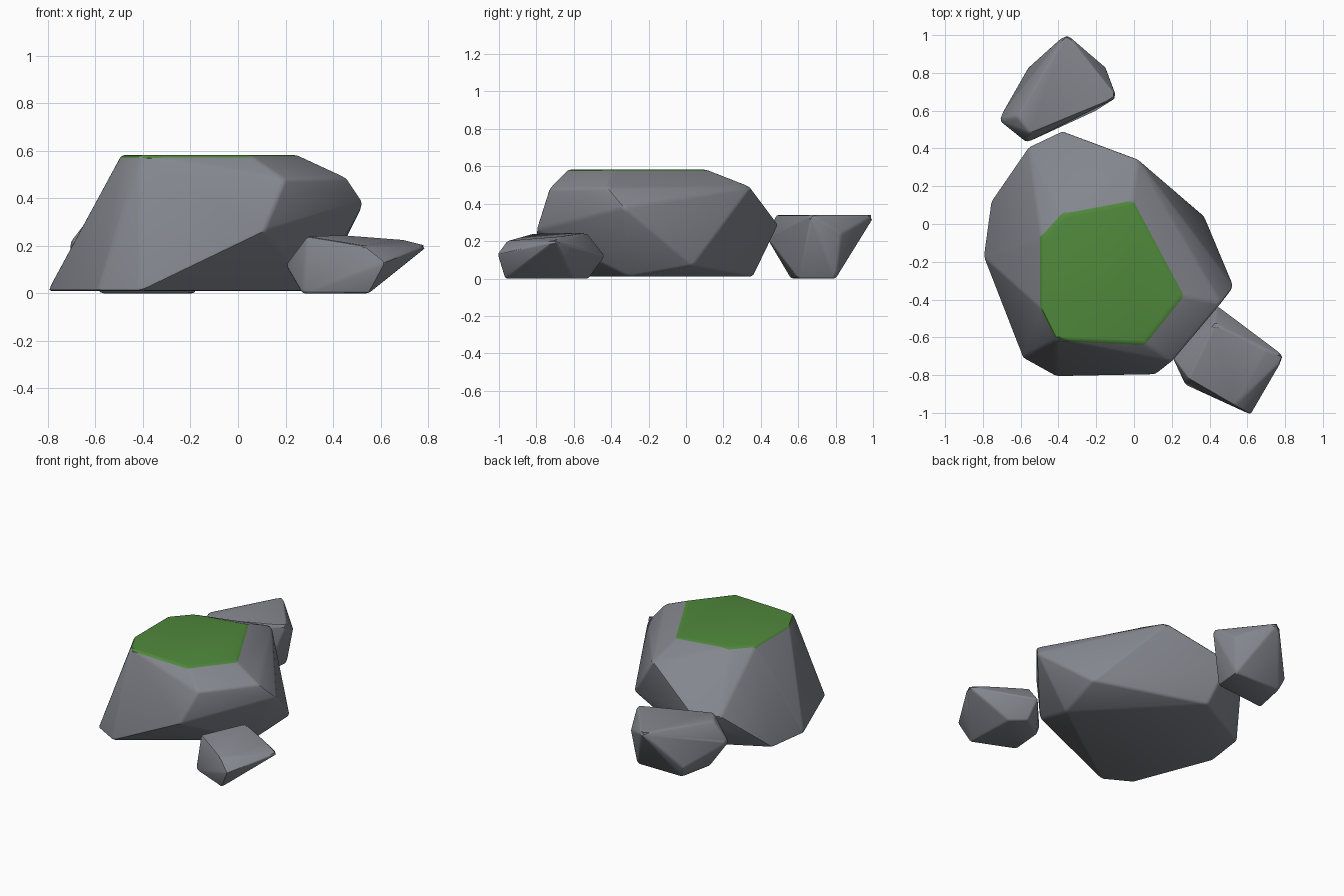
import bpy, bmesh, math

if "Cube" in bpy.data.objects:
    bpy.data.objects.remove(bpy.data.objects["Cube"])


def material(name, rgb):
    m = bpy.data.materials.new(name)
    m.diffuse_color = (*rgb, 1)
    m.use_nodes = True
    m.node_tree.nodes["Principled BSDF"].inputs["Base Color"].default_value = m.diffuse_color
    return m


stone = material("grey stone", (0.23, 0.24, 0.27))
grass = material("green grass", (0.08, 0.25, 0.045))


def rock(name, points, bevel, grass_height=None):
    """Faceted boulder: convex hull of its corners with softened edges."""
    bm = bmesh.new()
    for p in points:
        bm.verts.new(p)
    out = bmesh.ops.convex_hull(bm, input=bm.verts)
    loose = {g for g in out["geom_interior"] + out["geom_unused"]
             if isinstance(g, bmesh.types.BMVert)}
    bmesh.ops.delete(bm, geom=list(loose), context='VERTS')
    bmesh.ops.dissolve_limit(bm, angle_limit=math.radians(6),
                             verts=bm.verts, edges=bm.edges)
    bmesh.ops.bevel(bm, geom=bm.edges[:], offset=bevel, offset_type='OFFSET',
                    segments=2, profile=0.5, affect='EDGES', clamp_overlap=True)
    bmesh.ops.recalc_face_normals(bm, faces=bm.faces)
    me = bpy.data.meshes.new(name)
    me.materials.append(stone)
    # grass covers everything above the given height
    if grass_height is not None:
        me.materials.append(grass)
        for f in bm.faces:
            if f.calc_center_median().z > grass_height:
                f.material_index = 1
    bm.to_mesh(me)
    bm.free()
    ob = bpy.data.objects.new(name, me)
    bpy.context.collection.objects.link(ob)
    bpy.context.view_layer.objects.active = ob
    ob.select_set(True)
    bpy.ops.object.shade_smooth_by_angle(angle=math.radians(30))
    ob.select_set(False)


# Main boulder with a flat grassy top
rock("main_boulder", [
    # flat top
    (-0.38, 0.04, 0.582), (-0.01, 0.11, 0.582), (0.25, -0.38, 0.582),
    (0.05, -0.63, 0.582), (-0.41, -0.61, 0.582), (-0.49, -0.45, 0.582),
    (-0.49, -0.08, 0.582),
    # shoulders
    (0.02, 0.345, 0.49), (0.20, -0.73, 0.48), (0.46, -0.42, 0.485),
    (0.53, -0.33, 0.38), (0.11, -0.80, 0.26),
    (-0.38, 0.495, 0.29), (-0.56, 0.41, 0.28),
    # foot
    (0.375, 0.04, 0.07), (0.32, -0.30, 0.01), (-0.31, 0.36, 0.01),
    (-0.76, 0.12, 0.01), (-0.80, -0.17, 0.01), (-0.59, -0.71, 0.01),
    (-0.41, -0.81, 0.01),
], 0.014, 0.566)

# Small stone at the front right
rock("front_stone", [
    (0.20, -0.70, 0.12), (0.27, -0.85, 0.0), (0.29, -0.82, 0.24),
    (0.43, -0.53, 0.245), (0.44, -0.43, 0.12), (0.80, -0.70, 0.20),
    (0.62, -1.01, 0.13), (0.55, -0.97, 0.0), (0.53, -0.96, 0.20),
    (0.70, -0.67, 0.225), (0.45, -0.52, 0.0), (0.54, -0.60, 0.0),
    (0.29, -0.62, 0.0),
], 0.012)

# Small stone at the back
rock("back_stone", [
    (-0.36, 1.01, 0.34), (-0.09, 0.67, 0.34), (-0.55, 0.48, 0.34),
    (-0.62, 0.57, 0.33), (-0.57, 0.43, 0.22), (-0.72, 0.55, 0.20),
    (-0.56, 0.83, 0.08), (-0.15, 0.83, 0.24), (-0.18, 0.80, 0.0),
    (-0.20, 0.60, 0.0), (-0.58, 0.56, 0.0), (-0.53, 0.80, 0.0),
], 0.012)
